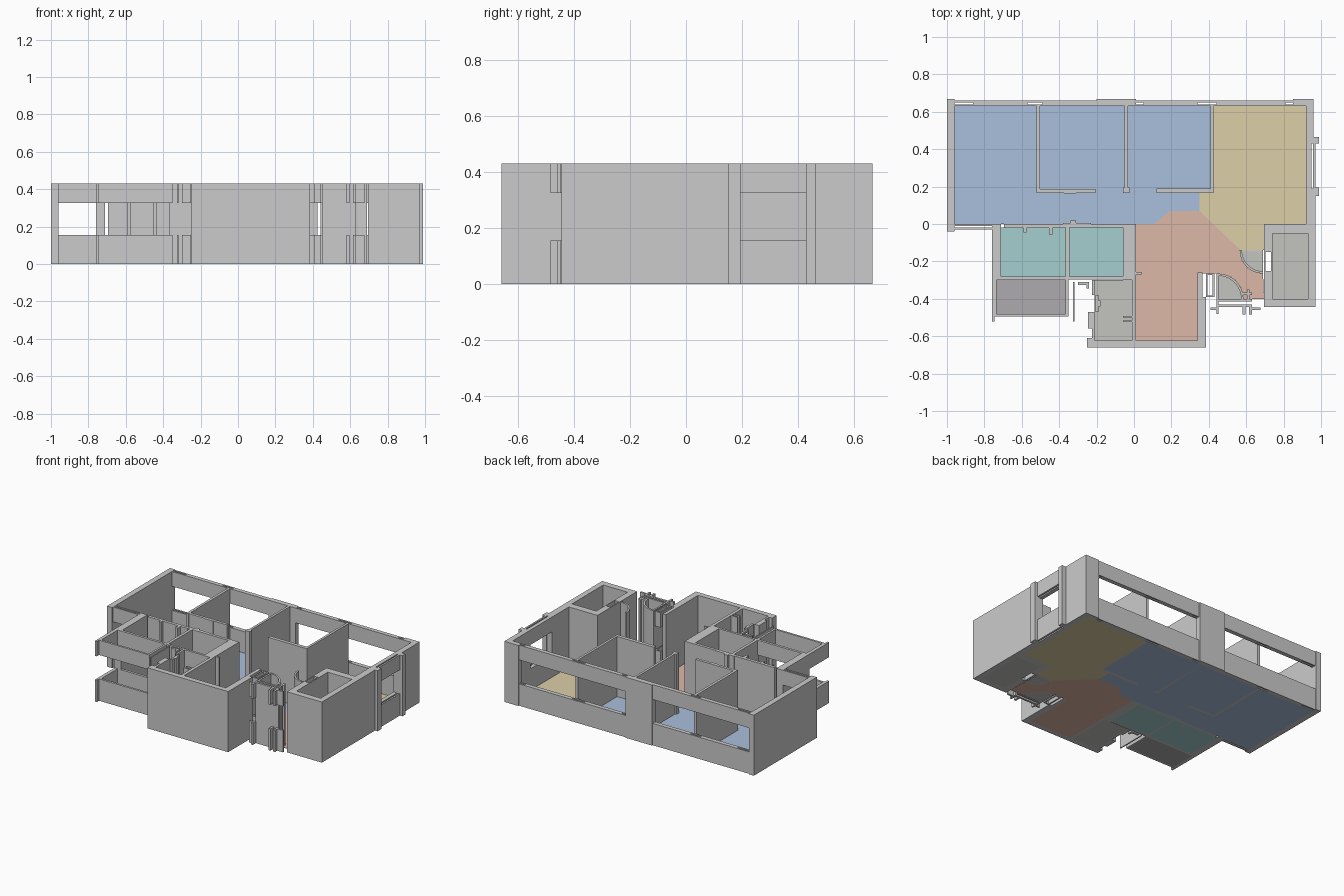
import bpy, bmesh, math

H, SILL, HEAD = 0.43, 0.155, 0.325
FULL = [(0, H)]
BAND = [(0, SILL), (HEAD, H)]          # wall with a window strip left open


def walls(name, rects, levels=FULL):
    """One object made of upright boxes; rects are (x0, x1, y0, y1)."""
    bm = bmesh.new()
    for x0, x1, y0, y1 in rects:
        for z0, z1 in levels:
            vs = bmesh.ops.create_cube(bm, size=1)["verts"]
            for v in vs:
                v.co = ((x1 if v.co.x > 0 else x0),
                        (y1 if v.co.y > 0 else y0),
                        (z1 if v.co.z > 0 else z0))
    finish(name, bm)


def finish(name, bm, mat=None):
    bmesh.ops.recalc_face_normals(bm, faces=bm.faces)
    me = bpy.data.meshes.new(name)
    bm.to_mesh(me)
    bm.free()
    ob = bpy.data.objects.new(name, me)
    bpy.context.collection.objects.link(ob)
    if mat:
        me.materials.append(mat)
    return ob


def ring(x0, x1, y0, y1, t=0.01, s=None):
    """Four rects framing an opening; t = end thickness in x, s = in y."""
    s = s or t
    return [(x0, x0 + t, y0, y1), (x1 - t, x1, y0, y1),
            (x0 + t, x1 - t, y0, y0 + s), (x0 + t, x1 - t, y1 - s, y1)]


def prism(name, pts, z0, z1, mat=None):
    bm = bmesh.new()
    face = bm.faces.new([bm.verts.new((x, y, z0)) for x, y in pts])
    top = bmesh.ops.extrude_face_region(bm, geom=[face])["geom"]
    for g in top:
        if isinstance(g, bmesh.types.BMVert):
            g.co.z = z1
    return finish(name, bm, mat)


def colour(name, rgb):
    m = bpy.data.materials.new(name)
    m.diffuse_color = (*rgb, 1)
    return m


def rect(x0, x1, y0, y1):
    return [(x0, y0), (x1, y0), (x1, y1), (x0, y1)]


def arc(cx, cy, r, a0, a1, n=8):
    return [(cx + r * math.cos(math.radians(a0 + (a1 - a0) * i / n)),
             cy + r * math.sin(math.radians(a0 + (a1 - a0) * i / n)))
            for i in range(n + 1)]


# Outer shell: solid corners and piers
walls("outer_piers", [
    (-1.0, -0.96, -0.04, 0.667), (-0.2, 0.01, 0.63, 0.667),
    (0.85, 0.96, 0.63, 0.667), (0.92, 0.96, 0.43, 0.64),
    (0.96, 0.99, 0.43, 0.465), (0.92, 0.97, 0, 0.19),
    (0.96, 0.99, 0.15, 0.195)])

# Back windows, hollow where the frames sit
back = []
for a, b, slots in [(-0.96, -0.2, [(-0.96, -0.86), (-0.57, -0.49)]),
                    (0.01, 0.85, [(0.01, 0.05), (0.34, 0.44), (0.81, 0.85)])]:
    x = a
    for s0, s1 in slots:
        if s0 > x:
            back.append((x, s0, 0.63, 0.66))
        back += [(s0, s1, 0.63, 0.64), (s0, s1, 0.65, 0.66)]
        x = s1
    if x < b:
        back.append((x, b, 0.63, 0.66))
walls("back_window_walls", back, BAND)
walls("side_window_wall", [(0.92, 0.948, 0.19, 0.43), (0.958, 0.97, 0.19, 0.43)], BAND)
walls("front_left_window_wall",
      [(-0.96, -0.75, -0.03, -0.02), (-0.96, -0.75, -0.01, 0)], BAND)

# Bedroom partitions
walls("bedroom_partitions", [
    (-0.522, -0.503, 0.165, 0.63), (-0.522, -0.375, 0.167, 0.187),
    (-0.31, -0.205, 0.167, 0.187), (-0.375, -0.31, 0.163, 0.187),
    (-0.05, -0.033, 0.18, 0.63), (-0.06, -0.025, 0.165, 0.195),
    (0.12, 0.425, 0.165, 0.19), (0.408, 0.425, 0.19, 0.63)])

# Bathroom walls
walls("bathroom_walls", [
    (-0.76, -0.71, -0.3, 0), (-0.695, -0.38, -0.022, 0),
    (-0.59, -0.575, -0.045, -0.02), (-0.455, -0.435, -0.055, -0.02),
    (-0.38, -0.23, -0.02, 0.005), (-0.34, -0.31, 0.0, 0.018),
    (-0.23, -0.06, -0.02, 0), (-0.365, -0.345, -0.3, -0.02),
    (-0.345, -0.06, -0.298, -0.282), (-0.06, 0.01, -0.3, 0)])
walls("bathroom_window_wall", [(-0.71, -0.36, -0.3, -0.282)], BAND)

# Balcony parapet and lintel
walls("balcony_walls", [
    (-0.76, -0.735, -0.495, -0.3), (-0.76, -0.745, -0.52, -0.495),
    (-0.735, -0.35, -0.495, -0.48), (-0.365, -0.35, -0.48, -0.3),
    (-0.327, -0.319, -0.52, -0.31), (-0.3, -0.24, -0.325, -0.31),
    (-0.255, -0.24, -0.345, -0.325)], BAND)

# Kitchen and dining block at the front
walls("front_block_walls", [
    (-0.25, 0.385, -0.66, -0.622), (-0.25, -0.21, -0.625, -0.61),
    (-0.225, -0.21, -0.61, -0.47), (-0.225, -0.21, -0.38, -0.3),
    (-0.01, 0.012, -0.622, -0.3), (0.012, 0.04, -0.27, -0.257),
    (0.34, 0.385, -0.66, -0.39), (0.34, 0.365, -0.39, -0.26),
    (-0.245, -0.225, -0.56, -0.47)])
walls("kitchen_jambs", [
    (-0.205, -0.19, -0.47, -0.38), (-0.19, -0.18, -0.44, -0.41),
    (-0.06, -0.01, -0.5, -0.492), (-0.06, -0.01, -0.525, -0.517)])

# Lift shaft at the right with a slot in its left wall
walls("shaft_walls", [
    (0.93, 0.97, -0.445, 0), (0.695, 0.93, -0.05, 0),
    (0.695, 0.93, -0.445, -0.4), (0.695, 0.74, -0.15, -0.05),
    (0.695, 0.74, -0.4, -0.25), (0.732, 0.74, -0.25, -0.15),
    (0.695, 0.702, -0.25, -0.15)])

# Entry: duct, screen wall and little posts
walls("entry_duct", ring(0.385, 0.43, -0.39, -0.265, 0.009), BAND)
walls("entry_screen", [
    (0.45, 0.63, -0.415, -0.402), (0.45, 0.63, -0.445, -0.43),
    (0.46, 0.6, -0.272, -0.262)][:2])
walls("entry_posts", [
    (0.44, 0.452, -0.4, -0.265), (0.58, 0.63, -0.38, -0.365),
    (0.605, 0.617, -0.4, -0.35)])
walls("entry_window_ends", [
    (0.41, 0.45, -0.46, -0.447), (0.44, 0.452, -0.48, -0.4),
    (0.58, 0.595, -0.485, -0.44), (0.615, 0.63, -0.485, -0.44),
    (0.63, 0.675, -0.46, -0.447)], BAND)

# Curved door-swing walls
for name, cx, cy, r, a0, a1 in [("hall_curved_wall", 0.69, -0.14, 0.125, 180, 270),
                                ("entry_curved_wall", 0.45, -0.4, 0.135, 0, 90)]:
    prism(name, arc(cx, cy, r, a0, a1) + arc(cx, cy, r - 0.012, a1, a0), 0, H)
walls("hall_door_leaf", [(0.565, 0.69, -0.147, -0.138)], [(0, 0.01)])

# Floors
blue = colour("bedroom_blue", (0.40, 0.53, 0.72))
sand = colour("living_sand", (0.72, 0.62, 0.38))
clay = colour("hall_clay", (0.72, 0.48, 0.38))
teal = colour("bath_teal", (0.38, 0.62, 0.62))
dark = colour("balcony_grey", (0.42, 0.41, 0.42))
stone = colour("service_grey", (0.55, 0.56, 0.53))
T = 0.003
floors = [
    ("bedroom_floor", blue, [(-0.96, 0), (0.11, 0), (0.19, 0.07), (0.35, 0.07),
                             (0.35, 0.175), (0.42, 0.175), (0.42, 0.63), (-0.96, 0.63)]),
    ("living_floor", sand, [(0.42, 0.63), (0.92, 0.63), (0.92, 0), (0.695, 0),
                            (0.695, -0.14), (0.57, -0.14), (0.35, 0.07),
                            (0.35, 0.175), (0.42, 0.175)]),
    ("hall_floor", clay, [(0.01, 0), (0.11, 0), (0.19, 0.07), (0.35, 0.07), (0.57, -0.14)]
     + arc(0.69, -0.14, 0.125, 185, 270)
     + [(0.695, -0.4), (0.585, -0.4)] + arc(0.45, -0.4, 0.135, 5, 90)
     + [(0.34, -0.265), (0.34, -0.622), (0.01, -0.622)]),
    ("bath_floor_left", teal, rect(-0.71, -0.36, -0.285, -0.02)),
    ("bath_floor_right", teal, rect(-0.345, -0.06, -0.285, -0.02)),
    ("balcony_floor", dark, rect(-0.737, -0.36, -0.482, -0.3)),
    ("kitchen_floor", stone, rect(-0.21, -0.01, -0.622, -0.3)),
    ("shaft_floor", stone, rect(0.74, 0.93, -0.4, -0.05)),
    ("hall_swing_floor", stone, [(0.69, -0.14)] + arc(0.69, -0.14, 0.12, 180, 270)),
    ("entry_swing_floor", stone, [(0.45, -0.4)] + arc(0.45, -0.4, 0.13, 0, 90)),
]
for name, mat, pts in floors:
    prism(name, pts, 0, T, mat)
